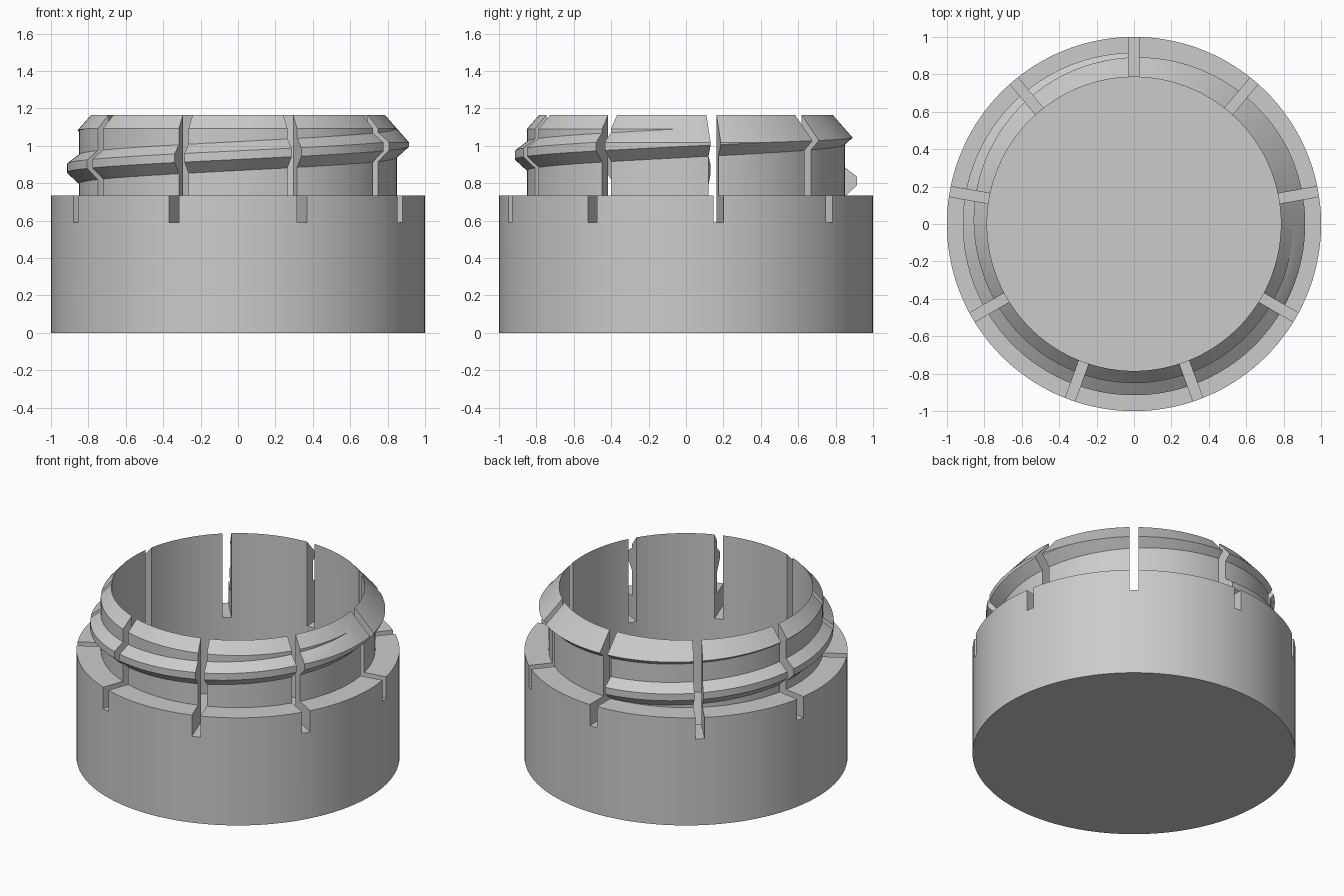
import bpy, bmesh, math
from mathutils import Matrix

if "Cube" in bpy.data.objects:
    bpy.data.objects.remove(bpy.data.objects["Cube"], do_unlink=True)

SEGMENTS = 144
STEP = 2 * math.pi / SEGMENTS
RIM_Z, BORE_R = 1.165, 0.785     # sharp top edge where chamfer meets bore
TAPER = 0.88                     # radius gained per unit below the rim
NECK_R = 0.85
FLOOR_Z, SHOULDER_Z, SLOT_Z = 0.08, 0.735, 0.59


def cone_point(z):
    return (BORE_R + TAPER * (RIM_Z - z), z)


def add_object(name, bm):
    bmesh.ops.recalc_face_normals(bm, faces=bm.faces)
    mesh = bpy.data.meshes.new(name)
    bm.to_mesh(mesh)
    bm.free()
    obj = bpy.data.objects.new(name, mesh)
    bpy.context.collection.objects.link(obj)
    return obj


def skin(name, bm, rings):
    """Join the rings with faces and cap both ends."""
    for a, b in zip(rings, rings[1:]):
        for i in range(len(a)):
            j = (i + 1) % len(a)
            bm.faces.new((a[i], a[j], b[j], b[i]))
    bm.faces.new(rings[0])
    bm.faces.new(rings[-1])
    return add_object(name, bm)


def lathe(name, profile):
    """Closed solid from (radius, z) points."""
    bm = bmesh.new()
    rings = [[bm.verts.new((r * math.cos(i * STEP), r * math.sin(i * STEP), z))
              for i in range(SEGMENTS)] for r, z in profile]
    return skin(name, bm, rings)


def helix(name, section, start, turns, z_start, pitch):
    """Sweep a (radius, height) section along a rising spiral."""
    bm = bmesh.new()
    rings = []
    for i in range(int(turns * SEGMENTS) + 1):
        a = start + i * STEP
        z = z_start + pitch * i / SEGMENTS
        rings.append([bm.verts.new((r * math.cos(a), r * math.sin(a), z + h))
                      for r, h in section])
    thread = skin(name, bm, rings)
    bm = bmesh.new()
    bm.from_mesh(thread.data)
    bmesh.ops.triangulate(bm, faces=bm.faces)
    bm.to_mesh(thread.data)
    bm.free()
    return thread


def boolean(target, tool, operation):
    mod = target.modifiers.new(operation.lower(), 'BOOLEAN')
    mod.operation = operation
    mod.solver = 'EXACT'
    mod.object = tool
    bpy.context.view_layer.objects.active = target
    bpy.ops.object.modifier_apply(modifier=mod.name)
    bpy.data.objects.remove(tool, do_unlink=True)


# Solid cup with an overlong neck
cup = lathe("threaded_cup", [
    (1, 0), (1, SHOULDER_Z), (NECK_R, SHOULDER_Z), (NECK_R, 1.5)])

# Spiral thread, its flanks sunk into the neck
thread = helix("thread", [
    (0.82, -0.11), (0.915, -0.023), (0.915, 0.023), (0.82, 0.095)],
    math.pi / 2 + 0.4 * STEP, 1.4, 0.811, 0.28)
boolean(cup, thread, 'UNION')

# Chamfer the top of neck and thread, then hollow out the bore
boolean(cup, lathe("chamfer_envelope", [
    (1.1, -0.1), cone_point(0.81), cone_point(1.2)]), 'INTERSECT')
boolean(cup, lathe("bore_cutter", [(BORE_R, FLOOR_Z), (BORE_R, 1.6)]), 'DIFFERENCE')

# Nine radial slots through the neck and shoulder, cut one at a time
for k in range(9):
    bm = bmesh.new()
    place = (Matrix.Rotation(math.radians(10 + 40 * k), 4, 'Z')
             @ Matrix.Translation((0.9, 0, SLOT_Z + 0.5))
             @ Matrix.Diagonal((0.5, 0.055, 1, 1)))
    bmesh.ops.create_cube(bm, size=1, matrix=place)
    boolean(cup, add_object("slot_cutter", bm), 'DIFFERENCE')

# Plain grey plastic
grey = bpy.data.materials.new("plain_grey")
grey.use_nodes = True
colour = (0.6, 0.6, 0.6, 1)
grey.diffuse_color = colour
grey.node_tree.nodes["Principled BSDF"].inputs["Base Color"].default_value = colour
cup.data.materials.clear()
cup.data.materials.append(grey)
for face in cup.data.polygons:
    face.material_index = 0

bpy.ops.object.select_all(action='DESELECT')
cup.select_set(True)
bpy.context.view_layer.objects.active = cup
bpy.ops.object.shade_smooth_by_angle(angle=math.radians(20))
